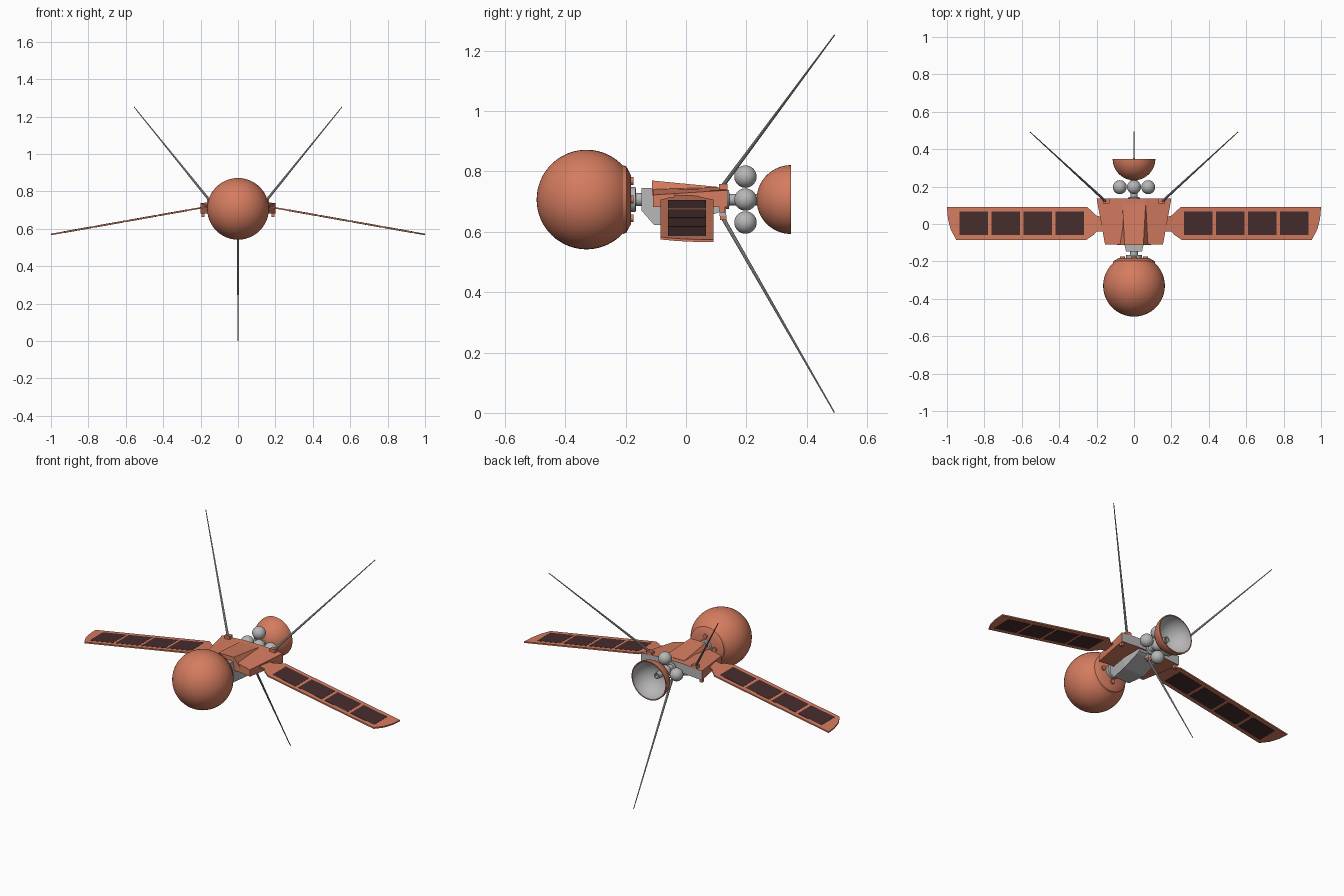
import bpy, bmesh, math
from mathutils import Vector

if "Cube" in bpy.data.objects:
    bpy.data.objects.remove(bpy.data.objects["Cube"])

def mat(name, rgb):
    m = bpy.data.materials.new(name)
    m.diffuse_color = (*rgb, 1)
    m.use_nodes = True
    m.node_tree.nodes["Principled BSDF"].inputs["Base Color"].default_value = m.diffuse_color
    return m

ORANGE = mat("orange", (0.66, 0.20, 0.115))
GREY = mat("light grey", (0.47, 0.47, 0.47))
DARK = mat("dark cells", (0.062, 0.026, 0.026))
AXIS_Z = 0.707

def make(name, bm, mats, smooth=False):
    bmesh.ops.recalc_face_normals(bm, faces=bm.faces)
    me = bpy.data.meshes.new(name)
    bm.to_mesh(me)
    bm.free()
    for m in mats:
        me.materials.append(m)
    ob = bpy.data.objects.new(name, me)
    bpy.context.collection.objects.link(ob)
    if smooth:
        bpy.context.view_layer.objects.active = ob
        ob.select_set(True)
        bpy.ops.object.shade_smooth_by_angle(angle=math.radians(35))
        ob.select_set(False)
    return ob

def lathe(name, prof, m, x=0, z=AXIS_Z, n=48):
    """Spin (radius, y) points about an axis along y."""
    bm = bmesh.new()
    vs = [bm.verts.new((r, y, 0)) for r, y in prof]
    es = [bm.edges.new(p) for p in zip(vs, vs[1:])]
    bmesh.ops.spin(bm, geom=vs + es, axis=(0, 1, 0), cent=(0, 0, 0),
                   steps=n, angle=2 * math.pi)
    bmesh.ops.remove_doubles(bm, verts=bm.verts, dist=1e-5)
    bmesh.ops.translate(bm, verts=bm.verts, vec=(x, 0, z))
    return make(name, bm, [m], True)

def loft(name, sections, mats):
    """Skin equal-length rings of points and cap both ends."""
    bm = bmesh.new()
    rings = [[bm.verts.new(p) for p in s] for s in sections]
    for a, b in zip(rings, rings[1:]):
        for i in range(len(a)):
            j = (i + 1) % len(a)
            bm.faces.new((a[i], a[j], b[j], b[i]))
    bm.faces.new(rings[0])
    bm.faces.new(rings[-1])
    return make(name, bm, mats)

def box(name, c, s, m):
    x, y, z = c
    a, b, h = (v / 2 for v in s)
    sec = lambda k: [(x - a, y - b, k), (x + a, y - b, k), (x + a, y + b, k), (x - a, y + b, k)]
    return loft(name, [sec(z - h), sec(z + h)], [m])

def rod(name, p, q, r1, r2, m, n=10):
    p, q = Vector(p), Vector(q)
    rot = (q - p).to_track_quat('Z', 'Y')
    ring = lambda c, r: [c + rot @ Vector((r * math.cos(t * 2 * math.pi / n),
                                           r * math.sin(t * 2 * math.pi / n), 0)) for t in range(n)]
    return loft(name, [ring(p, r1), ring(q, r2)], [m])

def arc(cy, r, a0, a1, n=24):
    return [(abs(r * math.sin(math.radians(a0 + (a1 - a0) * i / n))),
             cy - r * math.cos(math.radians(a0 + (a1 - a0) * i / n))) for i in range(n + 1)]

# large front sphere with conical rear collar
lathe("front_sphere", arc(-0.33, 0.165, 0, 138), ORANGE)
lathe("sphere_collar", [(0.100, -0.213), (0.114, -0.209), (0.110, -0.198), (0.082, -0.183), (0, -0.183)], ORANGE)
for i in range(4):
    t = i * math.pi / 2
    lathe("collar_knob", [(0, -0.19), (0.013, -0.19), (0.013, -0.174), (0, -0.174)], ORANGE,
          0.062 * math.sin(t), AXIS_Z + 0.062 * math.cos(t), 12)

# neck between sphere and body
lathe("neck", [(0, -0.19), (0.042, -0.19), (0.042, -0.167), (0.022, -0.165), (0.022, -0.14), (0, -0.14)], GREY, n=24)

# grey keel under the hull
def keel(s, y, top, bot):
    return [(-s, y, top), (s, y, top), (s, y, bot), (-s, y, bot)]
loft("keel", [keel(0.043, -0.147, 0.745, 0.67), keel(0.052, -0.105, 0.745, 0.622),
              keel(0.07, 0.0, 0.735, 0.625), keel(0.07, 0.11, 0.735, 0.665),
              keel(0.07, 0.128, 0.735, 0.675)], [GREY])

# orange hull, wider to the rear, with a grey rear face
def hull(y, w, ridge, edge):
    return [(-w, y, 0.682), (-w, y, edge), (-0.065, y, ridge), (0.065, y, ridge),
            (w, y, edge), (w, y, 0.682), (0.09, y, 0.69), (-0.09, y, 0.69)]
body = loft("hull", [hull(-0.11, 0.155, 0.742, 0.722), hull(0.137, 0.2, 0.748, 0.738)], [ORANGE, GREY])
for p in body.data.polygons:
    if p.normal.y > 0.9:
        p.material_index = 1

# raised wedge hood on top
def hood(y, b, t, zt):
    return [(-b, y, 0.72), (b, y, 0.72), (t, y, zt), (-t, y, zt)]
loft("hood", [hood(-0.112, 0.092, 0.05, 0.77), hood(0.105, 0.065, 0.062, 0.749)], [ORANGE])

# solar wings, sloping down towards the tips
def wing_z(x):
    return 0.712 - 0.1775 * (x - 0.2)

def plate(name, outline, side, half, m):
    return loft(name, [[(side * x, y, wing_z(x) + k) for x, y in outline] for k in (-half, half)], [m])

OUTLINE = [(0.165, 0.035), (0.2, 0.045), (0.25, 0.091), (1.0, 0.091), (0.995, 0.03),
           (0.98, -0.03), (0.95, -0.085), (0.255, -0.085), (0.215, -0.058), (0.2, -0.04), (0.165, -0.04)]
for s in (-1, 1):
    plate("solar_wing", OUTLINE, s, 0.004, ORANGE)
    for i in range(4):
        x0 = 0.267 + 0.171 * i
        plate("solar_cells", [(x0, -0.06), (x0 + 0.154, -0.06), (x0 + 0.154, 0.066), (x0, 0.066)],
              s, 0.0049, DARK)
    # wing hinge pin and upper antenna
    box("hinge_pin", (s * 0.187, 0.12, 0.675), (0.018, 0.018, 0.022), ORANGE)
    box("antenna_mount", (s * 0.148, 0.123, 0.747), (0.034, 0.028, 0.024), ORANGE)
    rod("upper_antenna", (s * 0.15, 0.12, 0.75), (s * 0.556, 0.492, 1.252), 0.007, 0.0022, GREY)

# lower antenna and its bracket
box("lower_bracket", (0, 0.122, 0.668), (0.03, 0.022, 0.03), GREY)
box("lower_mount", (0, 0.124, 0.648), (0.024, 0.022, 0.016), ORANGE)
rod("lower_antenna", (0, 0.12, 0.65), (0, 0.492, 0.001), 0.007, 0.0022, GREY)

# rear stem with four round tanks
lathe("rear_stem", [(0, 0.12), (0.032, 0.12), (0.032, 0.142), (0.019, 0.144), (0.019, 0.245), (0, 0.245)], GREY, n=24)
for dx, dz in ((1, 0), (-1, 0), (0, 1), (0, -1)):
    lathe("tank", arc(0.197, 0.037, 0, 180), GREY, dx * 0.076, AXIS_Z + dz * 0.076, 32)
lathe("centre_tank", arc(0.197, 0.034, 0, 180), GREY, n=32)

# rear bowl: orange shell, grey lining, small feed tube
lathe("bowl_shell", arc(0.348, 0.114, 0, 90) + [(0.108, 0.348)], ORANGE)
lathe("bowl_lining", arc(0.348, 0.108, 0, 90), GREY)
lathe("bowl_feed", [(0, 0.238), (0.018, 0.238), (0.018, 0.275), (0.011, 0.275), (0.011, 0.26), (0, 0.26)], GREY, n=20)

# the lining is an open bowl: make its normals face inward
bowl = bpy.data.objects["bowl_lining"].data
if sum(p.normal.dot(p.center - Vector((0, 0.348, AXIS_Z))) for p in bowl.polygons) > 0:
    bowl.flip_normals()
